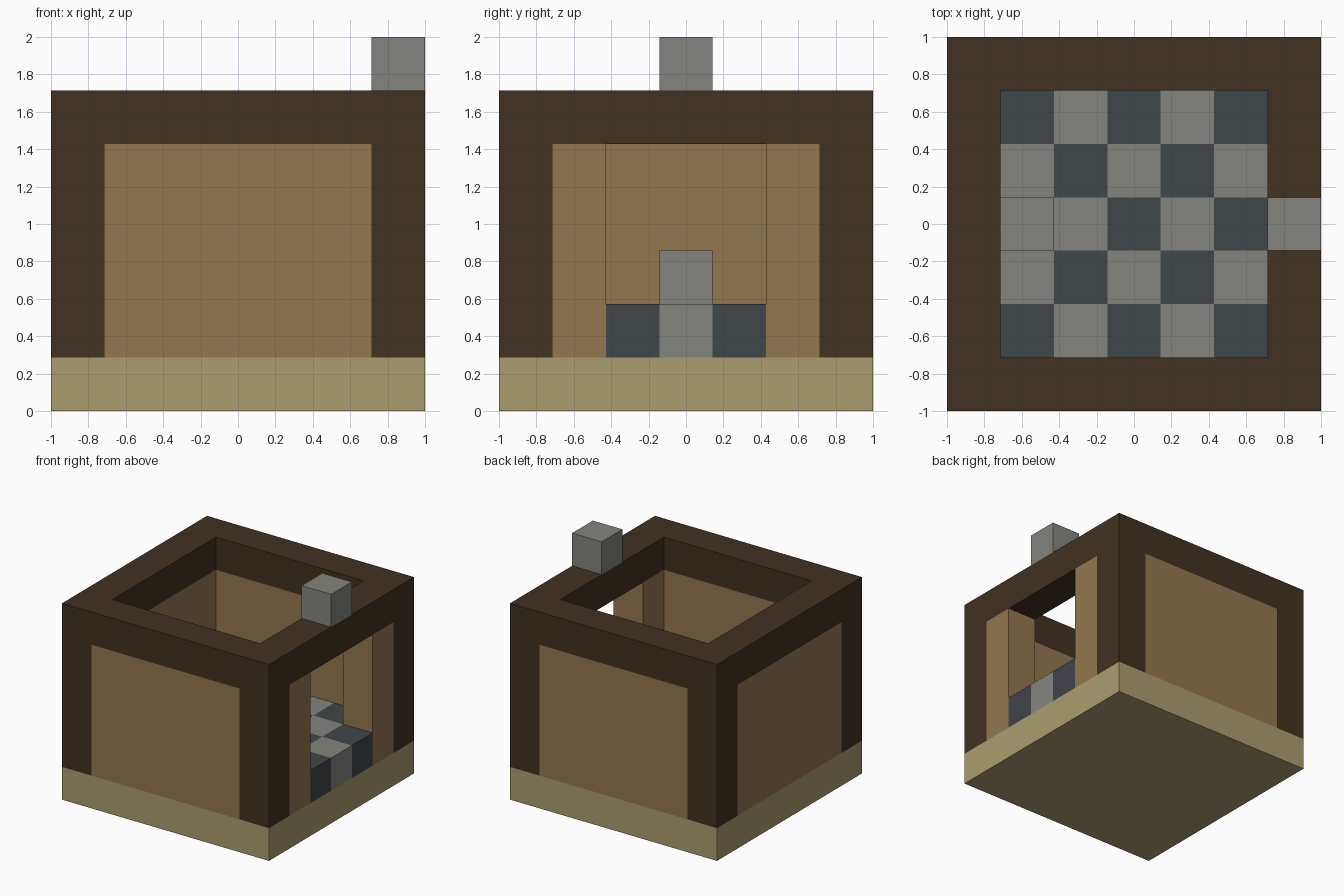
import bpy
import bmesh
from mathutils import Vector

cube = bpy.data.objects.get("Cube")
if cube:
    bpy.data.objects.remove(cube, do_unlink=True)

N = 7          # blocks along each side
U = 2 / N      # block size
R = N // 2     # outermost block index, counted from the centre


def material(name, srgb):
    """Make a flat material from a display colour."""
    linear = [((c / 255 + 0.055) / 1.055) ** 2.4 for c in srgb]
    mat = bpy.data.materials.new(name)
    mat.use_nodes = True
    mat.diffuse_color = (*linear, 1)
    bsdf = mat.node_tree.nodes["Principled BSDF"]
    bsdf.inputs["Base Color"].default_value = (*linear, 1)
    bsdf.inputs["Roughness"].default_value = 0.9
    return mat


sand = material("sand", (170, 157, 111))
timber = material("dark timber", (64, 50, 33))
plank = material("plank wood", (147, 119, 79))
stone = material("light stone", (132, 132, 126))
slate = material("dark slate", (64, 70, 74))


def slab(name, keep, bottom, top, mats, rule=None):
    """Extrude the blocks (i, j) chosen by keep from layer bottom to layer top."""
    bm = bmesh.new()
    bmesh.ops.create_grid(bm, x_segments=N, y_segments=N, size=1)

    def block(p):
        return round(p.x / U), round(p.y / U)

    unwanted = [f for f in bm.faces if not keep(*block(f.calc_center_median()))]
    bmesh.ops.delete(bm, geom=unwanted, context='FACES')
    bmesh.ops.translate(bm, verts=bm.verts, vec=(0, 0, bottom * U))
    raised = bmesh.ops.extrude_face_region(bm, geom=bm.faces[:], use_keep_orig=True)
    verts = [g for g in raised["geom"] if isinstance(g, bmesh.types.BMVert)]
    bmesh.ops.translate(bm, verts=verts, vec=(0, 0, (top - bottom) * U))
    bmesh.ops.recalc_face_normals(bm, faces=bm.faces)
    if rule:
        for f in bm.faces:
            f.normal_update()
            # step inside the surface to find the block that owns the face
            inside = f.calc_center_median() - f.normal * U * 0.4
            f.material_index = rule(*block(inside))
    mesh = bpy.data.meshes.new(name)
    bm.to_mesh(mesh)
    bm.free()
    for mat in mats:
        mesh.materials.append(mat)
    obj = bpy.data.objects.new(name, mesh)
    bpy.context.collection.objects.link(obj)
    return obj


def box(name, low, high, mat):
    """Box between two corners given in block units."""
    bm = bmesh.new()
    bmesh.ops.create_cube(bm, size=1)
    low, high = Vector(low) * U, Vector(high) * U
    bmesh.ops.scale(bm, verts=bm.verts, vec=high - low)
    bmesh.ops.translate(bm, verts=bm.verts, vec=(low + high) / 2)
    mesh = bpy.data.meshes.new(name)
    bm.to_mesh(mesh)
    bm.free()
    mesh.materials.append(mat)
    obj = bpy.data.objects.new(name, mesh)
    bpy.context.collection.objects.link(obj)
    return obj


def on_rim(i, j):
    return max(abs(i), abs(j)) == R


def in_corner(i, j):
    return abs(i) == abs(j) == R


def in_doorway(i, j):
    return i == R and abs(j) <= 1


# Foundation
half = N / 2
box("foundation", (-half, -half, 0), (half, half, 1), sand)

# Checkered floor that runs out through the doorway
slab("checkered_floor", lambda i, j: not on_rim(i, j) or in_doorway(i, j),
     1, 2, [stone, slate], lambda i, j: int((i + j) % 2 == 0))

# Plank walls with corner posts, open at the doorway
slab("walls_and_corner_posts", lambda i, j: on_rim(i, j) and not in_doorway(i, j),
     1, 5, [plank, timber], lambda i, j: int(in_corner(i, j)))

# Timber frame around the open roof
slab("roof_frame", on_rim, 5, 6, [timber])

# Stone seat against the wall opposite the door
box("stone_seat", (-2.5, -0.5, 2), (-1.5, 0.5, 3), stone)

# Chimney block above the doorway
box("chimney", (2.5, -0.5, 6), (3.5, 0.5, 7), stone)
